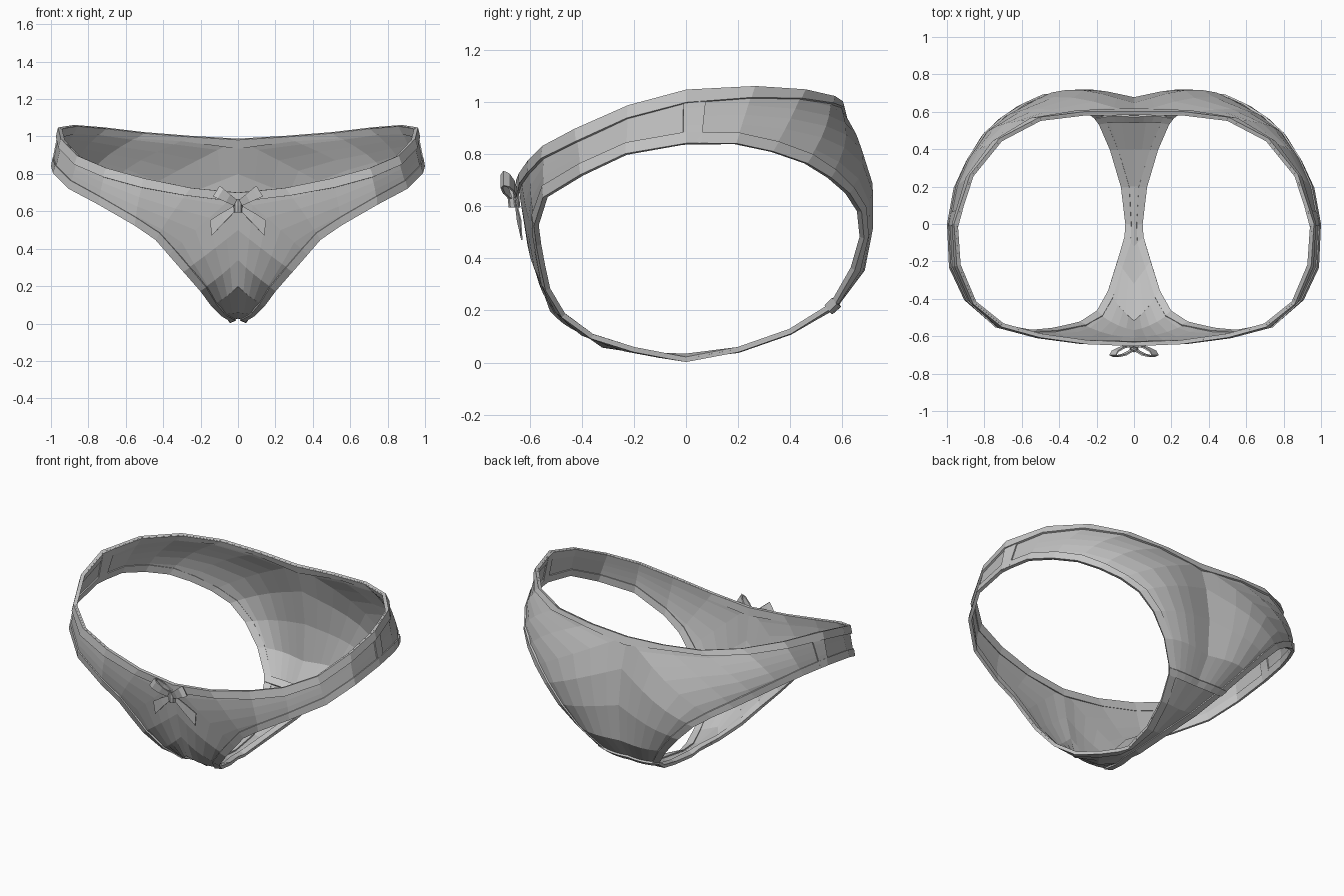
import bpy, bmesh, math
from mathutils import Vector as V

if "Cube" in bpy.data.objects:
    bpy.data.objects.remove(bpy.data.objects["Cube"])


def material(name, c):
    m = bpy.data.materials.new(name)
    m.diffuse_color = (c, c, c, 1)
    m.use_nodes = True
    m.node_tree.nodes["Principled BSDF"].inputs["Base Color"].default_value = m.diffuse_color
    return m


FABRIC = material("grey fabric", 0.52)
TRIM = material("light grey trim", 0.56)

# Half garment: edge along waist and centre line, from hip round the front,
# under the crotch and up the back to the hip again
FRONT_EDGE = [(.95, 0, 1.045), (.935, -.22, .985), (.85, -.42, .895), (.7, -.54, .83),
              (.5, -.595, .775), (.25, -.63, .725), (0, -.64, .70), (0, -.61, .5),
              (0, -.57, .34), (0, -.52, .2), (0, -.32, .06), (0, -.12, .03)]
BACK_EDGE = [(0, 0, .03), (0, .2, .045), (0, .4, .11), (0, .57, .21), (0, .66, .35),
             (0, .675, .58), (0, .645, .8), (0, .59, .985), (.25, .59, 1.0),
             (.5, .56, 1.02), (.71, .45, 1.045), (.865, .26, 1.058)]
# Matching leg opening loop
FRONT_LEG = [(.99, 0, .84), (.98, -.23, .80), (.9, -.4, .72), (.74, -.54, .635),
             (.55, -.575, .525), (.44, -.565, .45), (.37, -.55, .37), (.29, -.53, .28),
             (.2, -.47, .18), (.14, -.36, .1), (.09, -.2, .05), (.05, -.07, .025)]
BACK_LEG = [(.045, 0, .012), (.07, .2, .05), (.13, .4, .12), (.2, .56, .22),
            (.31, .64, .36), (.42, .675, .48), (.52, .665, .58), (.62, .62, .65),
            (.72, .55, .71), (.81, .46, .765), (.89, .33, .81), (.955, .19, .84)]
EDGE = [V(p) for p in FRONT_EDGE + BACK_EDGE]
LEG = [V(p) for p in FRONT_LEG + BACK_LEG]
# Outward fullness of each station
FULL = [0, 0, 0, .01, .012, .015, .02, .02, .02, .015, .0, 0,
        0, 0, 0, .01, .035, .042, .06, .07, .06, .045, .025, .005]
N = len(EDGE)


def surf(i, s):
    """Point on the cloth: station i, s from 0 (waist or centre) to 1 (leg)."""
    i %= N
    mid = (EDGE[i] + LEG[i]) / 2
    out = (mid - V((0, 0, .6))).normalized()
    if 15 < i < 20:                       # seat is fullest off centre, facing back
        out = V((.2, .98, 0))
    t = s ** 1.25 if i > 15 else s
    return EDGE[i].lerp(LEG[i], s) + out * FULL[i] * 4 * t * (1 - t)


def strip(name, rows, mat, thick, mirror=True):
    """Skin between rows of points, mirrored across x and given thickness."""
    bm = bmesh.new()
    grid = [[bm.verts.new(p) for p in r] for r in rows]
    for a, b in zip(grid, grid[1:]):
        for k in range(len(a) - 1):
            bm.faces.new((a[k], b[k], b[k + 1], a[k + 1]))
    bmesh.ops.remove_doubles(bm, verts=bm.verts, dist=.0005)
    bmesh.ops.recalc_face_normals(bm, faces=bm.faces)
    me = bpy.data.meshes.new(name)
    bm.to_mesh(me)
    bm.free()
    me.materials.append(mat)
    ob = bpy.data.objects.new(name, me)
    bpy.context.collection.objects.link(ob)
    if mirror:
        m = ob.modifiers.new("mirror", 'MIRROR')
        m.merge_threshold = .002
    s = ob.modifiers.new("thickness", 'SOLIDIFY')
    s.thickness = thick
    s.offset = 0
    return ob


def panel(name, first, last, cuts):
    rows = [[surf(i, k / cuts) for k in range(cuts + 1)] for i in range(first, last + 1)]
    strip(name, rows, FABRIC, .006)


# Cloth panels
panel("front_panel", 0, 9, 5)
panel("gusset", 9, 15, 3)
panel("back_panel", 15, 24, 6)


# Waist band, following the top edge
def waist_row(i, width=.05):
    i %= N
    p = EDGE[i]
    if i in (6, 19):                      # stay on the centre line
        q = p + (EDGE[7 if i == 6 else 18] - p).normalized() * width
    else:
        q = surf(i, width / (LEG[i] - p).length)
    lift = V((p.x, p.y, 0)).normalized() * .004
    return [p + lift * .5, q + lift]


strip("waist_band", [waist_row(i) for i in range(19, 31)], TRIM, .022)


# Leg bands, closed loops round the openings
def leg_row(i, width=.045):
    i %= N
    s = max(.3, 1 - width / (LEG[i] - EDGE[i]).length)
    return [surf(i, s), surf(i, 1)]


strip("leg_band", [leg_row(i) for i in range(N + 1)], TRIM, .02)

# Hip seam joining front and back
strip("hip_seam", [[surf(0, k / 3).lerp(surf(n, k / 3), t) for k in range(4)]
                   for n, t in ((1, .05), (23, .3))], TRIM, .02)

# Seam across the back of the gusset
strip("gusset_seam", [[surf(15, k / 4).lerp(surf(14 if a < 0 else 16, k / 4), abs(a))
                       for k in range(5)] for a in (-.12, .12)], TRIM, .03)

# Bow loops
d = V((.8, -.3, .5)).normalized()
n = V((0, -1, 0))
n = (n - d * n.dot(d)).normalized()
w = d.cross(n) * .033
base = V((.006, -.66, .64))
rows = []
for k in range(9):
    a = k * math.tau / 8
    c = base + d * .066 * (1 - math.cos(a)) + n * .02 * math.sin(a)
    f = .45 + .55 * (1 - math.cos(a)) / 2
    rows.append([c - w * f, c + w * f])
strip("bow_loop", rows, TRIM, .008)

# Bow tails, widening toward the cut ends
strip("bow_tail", [[V((.0, -.655, .615)), V((.012, -.655, .635))],
                   [V((.07, -.647, .545)), V((.09, -.645, .59))],
                   [V((.14, -.63, .47)), V((.15, -.635, .55))]], TRIM, .005)

# Bow knot
rows = []
for k in range(9):
    a = k * math.tau / 8
    x, y = .018 * math.cos(a), -.658 + .02 * math.sin(a)
    rows.append([V((x, y, .595)), V((x * 1.2, y - .004, .63)), V((x, y - .006, .665))])
strip("bow_knot", rows, TRIM, .005, mirror=False)
